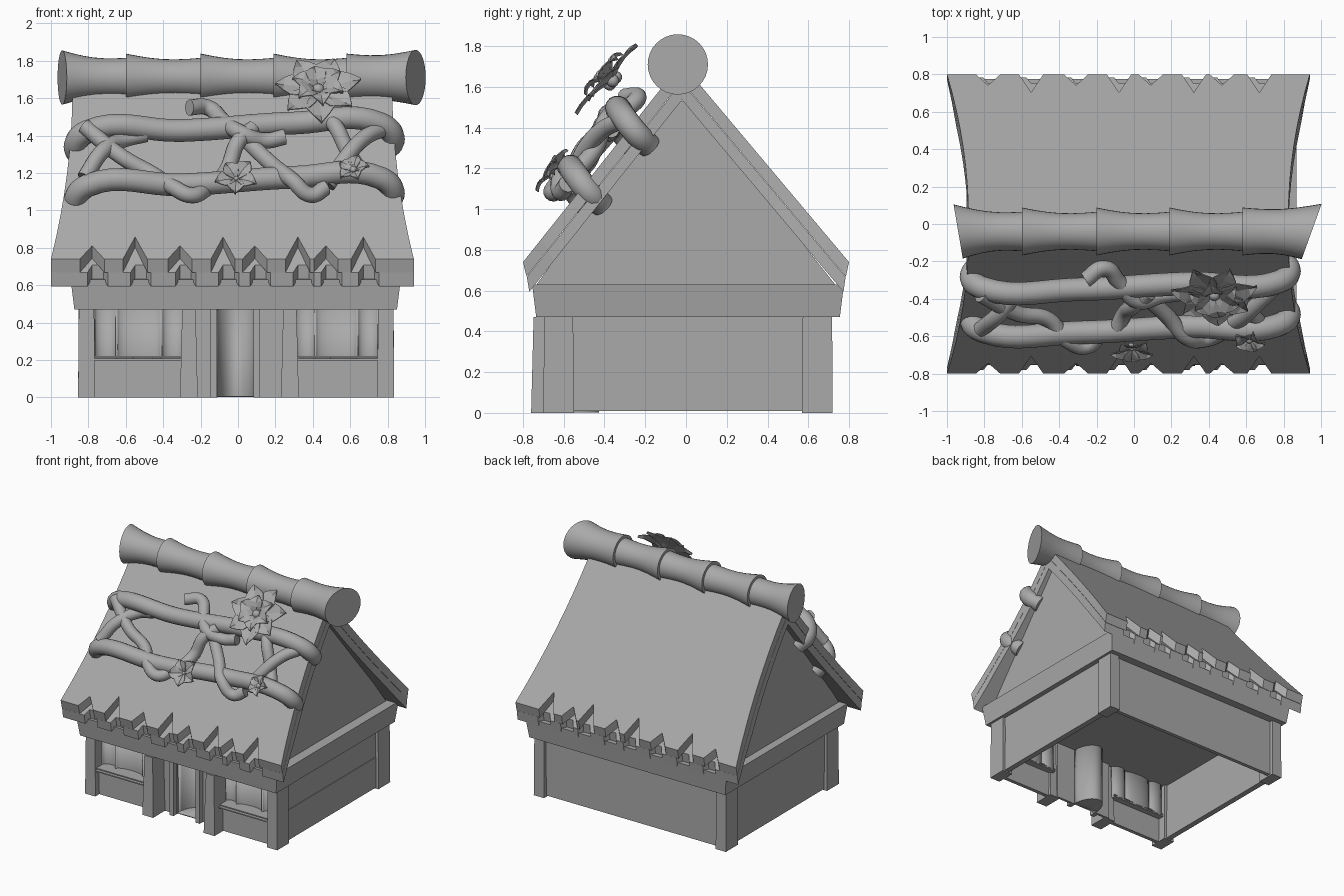
import bpy, bmesh, math
from mathutils import Vector, Matrix

cube = bpy.data.objects.get("Cube")
if cube:
    bpy.data.objects.remove(cube, do_unlink=True)

GREY = bpy.data.materials.new("plain_grey")
GREY.use_nodes = True
GREY.diffuse_color = (0.4, 0.4, 0.4, 1)
GREY.node_tree.nodes["Principled BSDF"].inputs["Base Color"].default_value = (0.4, 0.4, 0.4, 1)


def add_object(name, mesh):
    obj = bpy.data.objects.new(name, mesh)
    bpy.context.scene.collection.objects.link(obj)
    if not mesh.materials:
        mesh.materials.append(GREY)
    return obj


def finish(name, bm, smooth=False, thickness=0):
    bmesh.ops.recalc_face_normals(bm, faces=bm.faces)
    mesh = bpy.data.meshes.new(name)
    bm.to_mesh(mesh)
    bm.free()
    obj = add_object(name, mesh)
    if smooth:
        bpy.ops.object.select_all(action='DESELECT')
        obj.select_set(True)
        bpy.context.view_layer.objects.active = obj
        bpy.ops.object.shade_smooth_by_angle(angle=math.radians(40))
    if thickness:
        mod = obj.modifiers.new("thickness", 'SOLIDIFY')
        mod.thickness = thickness
        mod.offset = 0


def prism(name, base, top):
    """Closed solid between two matching outlines."""
    bm = bmesh.new()
    a = [bm.verts.new(p) for p in base]
    b = [bm.verts.new(p) for p in top]
    bm.faces.new(a)
    bm.faces.new(b)
    for i in range(len(a)):
        j = (i + 1) % len(a)
        bm.faces.new((a[i], a[j], b[j], b[i]))
    finish(name, bm)


def box(name, xs, ys, zs, flare=0):
    """Box whose top grows (or shrinks) by flare on each side."""
    def ring(z, f):
        return [(xs[0] - f, ys[0] - f, z), (xs[1] + f, ys[0] - f, z),
                (xs[1] + f, ys[1] + f, z), (xs[0] - f, ys[1] + f, z)]
    prism(name, ring(zs[0], 0), ring(zs[1], flare))


def bay(name, x0, x1, z0, z1, y, depth):
    """Curved wall strip hollowed away from the front."""
    bm = bmesh.new()
    rows = []
    for k in range(13):
        a = math.pi * k / 12
        x = (x0 + x1) / 2 - math.cos(a) * (x1 - x0) / 2
        rows.append([bm.verts.new((x, y + depth * math.sin(a), z)) for z in (z0, z1)])
    for p, q in zip(rows, rows[1:]):
        bm.faces.new((p[0], q[0], q[1], p[1]))
    bm.faces.new([r[0] for r in rows])
    finish(name, bm, True, 0.01)


# Ridge log: overlapping flared segments with slanted ends
def ridge():
    joints = [-0.94, -0.6, -0.2, 0.19, 0.58, 0.95]
    bm = bmesh.new()
    rings = []
    for i, (a, b) in enumerate(zip(joints, joints[1:])):
        r0, r1 = (0.145 if i == 0 else 0.128), (0.148 if i == 4 else 0.105)
        for k in range(7):
            t = k / 6
            r = r0 + (r1 - r0) * t - 0.018 * math.sin(math.pi * t)
            shear = -0.17 * (1 - t) if i == 0 else 0.36 * t if i == 4 else 0
            ring = []
            for s in range(32):
                ang = 2 * math.pi * s / 32
                dy = r * math.cos(ang)
                ring.append(bm.verts.new((a + (b - a) * t + shear * dy, -0.04 + dy,
                                          1.71 + r * math.sin(ang))))
            rings.append(ring)
    for p, q in zip(rings, rings[1:]):
        for s in range(32):
            n = (s + 1) % 32
            bm.faces.new((p[s], p[n], q[n], q[s]))
    bm.faces.new(rings[0])
    bm.faces.new(rings[-1])
    finish("ridge_log", bm, True)


ridge()


# Roof: two stacked slabs per side with notched eaves
def slab(name, top, eave, near, far, extend, shear, notches):
    top, eave = Vector(top), Vector(eave)
    end = (eave - top).length
    d = (eave - top) / end
    n = Vector((math.copysign(d.y, d.x), abs(d.x)))
    ts = [k / 8 for k in range(8)]

    def width(t):
        return 0.855 + 0.115 * t * t
    outline = [(-0.03 - width(t), t * end - 0.05 * (1 - t)) for t in ts]
    outline.append((-1.0, end))
    for x, half, flat, depth in notches:
        outline += [(x - half, end), (x - flat, end - depth)]
        if flat:
            outline.append((x + flat, end - depth))
        outline.append((x + half, end))
    outline.append((0.94, end))
    outline += [(-0.03 + width(t), t * end - 0.05 * (1 - t)) for t in reversed(ts)]

    def layer(offset, slide):
        pts = []
        for x, s in outline:
            low = max(0, s - end * 0.8) / (end * 0.2)
            p = top + d * (s + slide * min(1, low * 1.5)) - n * offset
            pts.append((x, p.x, p.y))
        return pts
    prism(name, layer(near, extend), layer(far, extend + shear))


centres = [-0.78, -0.55, -0.31, -0.08, 0.09, 0.32, 0.47, 0.67]
for side, top, eave in (("front", (-0.10, 1.62), (-0.8, 0.74)),
                        ("back", (0.06, 1.62), (0.8, 0.74))):
    upper = [(c, 0.065, 0, 0.15 if i % 2 else 0.09) for i, c in enumerate(centres)]
    lower = [(c + 0.03, 0.055, 0.03, 0.05) for c in centres]
    slab(side + "_roof_upper", top, eave, 0, 0.058, 0, 0.045, upper)
    slab(side + "_roof_lower", top, eave, 0.06, 0.115, 0.045, 0.05, lower)

# Gable block and the beam band under it
tri = [(-0.74, 0.62), (0.74, 0.62), (0.02, 1.53), (-0.09, 1.53)]
prism("gable_block", [(-0.83, y, z) for y, z in tri], [(0.79, y, z) for y, z in tri])
box("beam_band", (-0.875, 0.85), (-0.735, 0.755), (0.47, 0.63), 0.02)

# Corner posts, side walls and back wall
for side, x0, x1 in (("right", -0.855, -0.765), ("left", 0.745, 0.835)):
    box(side + "_front_post", (x0, x1), (-0.70, -0.55), (0, 0.47), -0.004)
    box(side + "_back_post", (x0, x1), (0.57, 0.72), (0, 0.47), -0.003)
    mid = (x0 + x1) / 2
    box(side + "_wall_lower", (mid - 0.02, mid + 0.025), (-0.56, 0.58), (0.01, 0.25))
    box(side + "_wall_upper", (mid - 0.02, mid + 0.02), (-0.56, 0.58), (0.25, 0.47))
box("back_wall", (-0.78, 0.76), (0.66, 0.69), (0.01, 0.47))

# Front: door posts, panels, sills, window bays and door niche
for side, x0, x1, a, b in (("right", -0.31, -0.215, -0.77, -0.29),
                           ("left", 0.23, 0.325, 0.30, 0.75)):
    box(side + "_door_post", (x0, x1), (-0.76, -0.60), (0, 0.47), -0.012)
    box(side + "_front_panel", (a, b), (-0.65, -0.62), (0, 0.2))
    box(side + "_window_sill", (a, b), (-0.70, -0.57), (0.198, 0.207))
    box(side + "_window_ledge", (a, b), (-0.685, -0.57), (0.212, 0.22))
    step = (b - a) / 4
    for k, (u, v) in enumerate(((0, 1), (1, 3), (3, 4))):
        bay(f"{side}_window_bay_{k}", a + u * step, a + v * step, 0.21, 0.47, -0.61, 0.04)
box("door_wall_right", (-0.25, -0.11), (-0.61, -0.59), (0, 0.47))
box("door_wall_left", (0.09, 0.26), (-0.61, -0.59), (0, 0.47))
for side, x in (("right", -0.13), ("left", 0.10)):
    box(side + "_door_jamb", (x - 0.018, x + 0.018), (-0.65, -0.59), (0, 0.47))
bay("door_niche", -0.115, 0.09, 0.005, 0.47, -0.60, 0.17)


# Poles and vines lying on the front slope
def on_roof(x, z, lift):
    y = -0.10 - (1.62 - z) * 0.795
    return Vector((x, y - 0.783 * lift, z + 0.622 * lift))


def tube(name, points, radius):
    curve = bpy.data.curves.new(name + "_path", 'CURVE')
    curve.dimensions = '3D'
    curve.bevel_depth = radius
    curve.bevel_resolution = 5
    curve.resolution_u = 8
    curve.use_fill_caps = True
    curve.materials.append(GREY)
    spline = curve.splines.new('BEZIER')
    spline.bezier_points.add(len(points) - 1)
    for bp, p in zip(spline.bezier_points, points):
        bp.co = p
        bp.handle_left_type = bp.handle_right_type = 'AUTO'
    temp = bpy.data.objects.new(name + "_path", curve)
    bpy.context.scene.collection.objects.link(temp)
    graph = bpy.context.evaluated_depsgraph_get()
    mesh = bpy.data.meshes.new_from_object(temp.evaluated_get(graph))
    bpy.data.objects.remove(temp, do_unlink=True)
    add_object(name, mesh)


for name, z0, z1 in (("upper_pole", 1.38, 1.42), ("lower_pole", 1.09, 1.13)):
    tube(name, [on_roof(-0.82, z0 - 0.03, -0.13), on_roof(-0.87, z0 - 0.02, -0.03),
                on_roof(-0.80, z0, 0.07), on_roof(-0.3, z0, 0.075), on_roof(0.3, z1, 0.075),
                on_roof(0.76, z1, 0.07), on_roof(0.83, z1 - 0.02, -0.03),
                on_roof(0.77, z1 - 0.03, -0.13)], 0.062)

vines = [
    [(-0.82, 1.12), (-0.72, 1.25), (-0.61, 1.34), (-0.49, 1.36)],
    [(-0.82, 1.38), (-0.62, 1.23), (-0.46, 1.16), (-0.35, 1.06), (-0.25, 1.02), (-0.17, 1.08)],
    [(-0.26, 1.48), (-0.16, 1.51), (-0.08, 1.43), (0.02, 1.34), (0.14, 1.33), (0.25, 1.35)],
    [(-0.1, 1.1), (-0.05, 1.2), (0.0, 1.3), (0.08, 1.38)],
    [(0.04, 1.34), (0.18, 1.20), (0.29, 1.09), (0.39, 1.04), (0.47, 1.08)],
    [(0.48, 1.1), (0.58, 1.22), (0.68, 1.33), (0.77, 1.40)],
    [(0.47, 1.46), (0.52, 1.38), (0.60, 1.25), (0.67, 1.15)],
]
for i, pts in enumerate(vines):
    tube(f"vine_{i}", [on_roof(x, z, 0.085 + 0.03 * math.sin(2 * k + i))
                       for k, (x, z) in enumerate(pts)], 0.043)


# Flowers: rings of pointed, folded petals around a bud
def flower(name, centre, normal, rings, bud):
    frame = Matrix.Translation(centre) @ Vector(normal).to_track_quat('Z', 'Y').to_matrix().to_4x4()
    bm = bmesh.new()
    for count, length, width, lift, turn in rings:
        for k in range(count):
            m = frame @ Matrix.Rotation(turn + 2 * math.pi * k / count, 4, 'Z')
            size = length * (1 + 0.12 * math.sin(3 * k + turn))
            rows = []
            for t, w in ((0.05, 0.3), (0.35, 0.85), (0.6, 1), (0.8, 0.6), (1, 0.04)):
                z = lift * math.sin(t * 2.4)
                rows.append([bm.verts.new(m @ Vector((size * t, s * w * width, z + abs(s) * 0.015)))
                             for s in (-1, 0, 1)])
            for p, q in zip(rows, rows[1:]):
                for c in (0, 1):
                    bm.faces.new((p[c], p[c + 1], q[c + 1], q[c]))
    finish(name + "_petals", bm, False, 0.005)
    bm = bmesh.new()
    for k in range(4):
        a = math.pi * k / 1.5
        off = Vector((math.cos(a), math.sin(a), 0)) * bud * 0.8 if k else Vector((0, 0, bud * 0.8))
        bmesh.ops.create_uvsphere(bm, u_segments=10, v_segments=6, radius=bud,
                                  matrix=frame @ Matrix.Translation(off))
    finish(name + "_bud", bm, True)


flower("large_flower", (0.43, -0.36, 1.63), (0, -0.75, 0.66),
       [(7, 0.23, 0.075, 0.03, 0.3), (6, 0.14, 0.055, 0.07, 0.7)], 0.032)
flower("middle_flower", on_roof(-0.01, 1.07, 0.15), (0, -0.85, 0.5),
       [(5, 0.11, 0.045, 0.03, 0.9)], 0.014)
flower("small_flower", on_roof(0.62, 1.12, 0.14), (-0.2, -0.8, 0.6),
       [(5, 0.085, 0.035, 0.03, 0.2)], 0.02)
